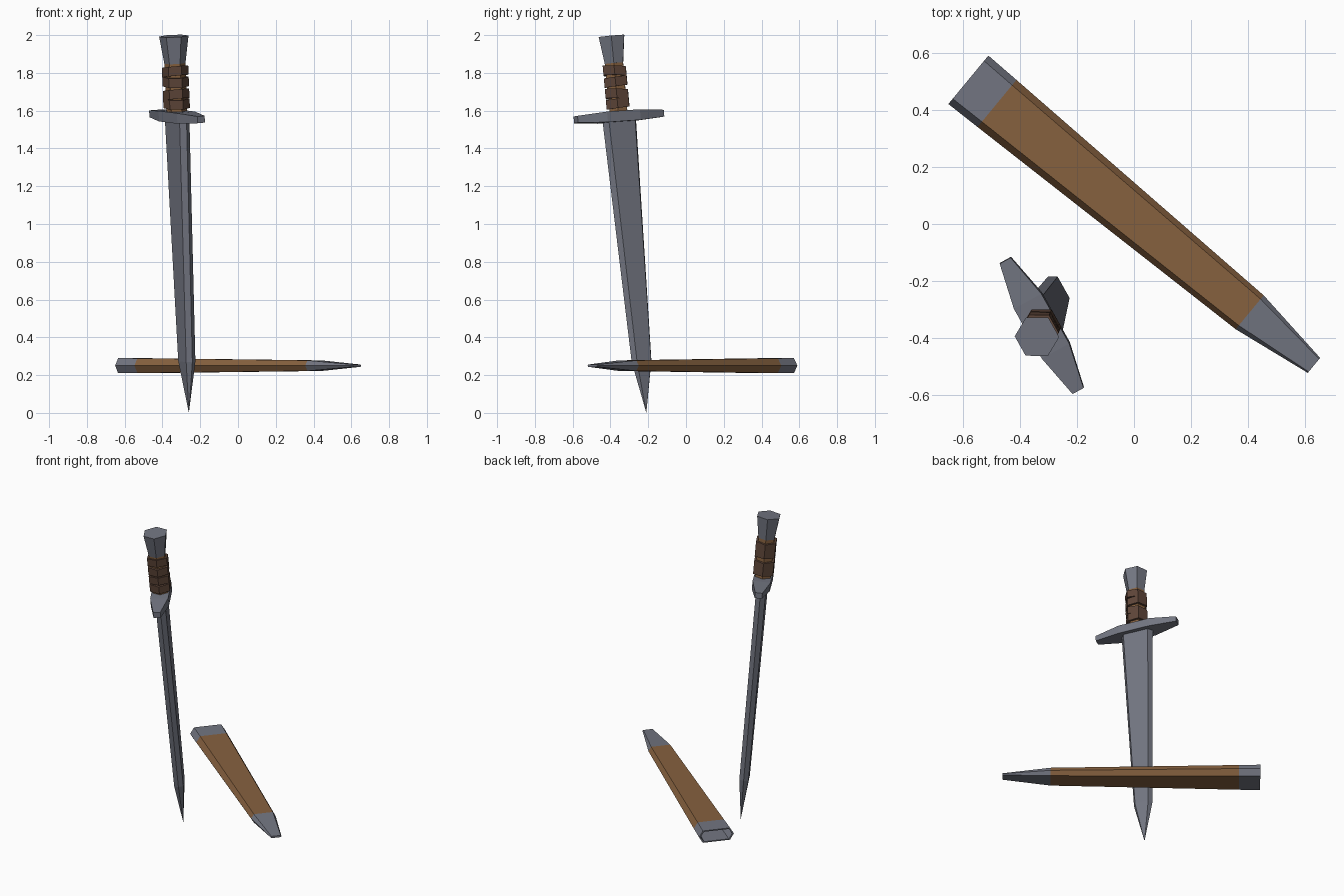
import bpy, bmesh
from math import cos, sin, pi
from mathutils import Vector

if "Cube" in bpy.data.objects:
    bpy.data.objects.remove(bpy.data.objects["Cube"])


def material(name, rgb):
    m = bpy.data.materials.new(name)
    m.diffuse_color = (*rgb, 1)
    m.use_nodes = True
    m.node_tree.nodes["Principled BSDF"].inputs["Base Color"].default_value = m.diffuse_color
    return m


steel = material("steel", (0.17, 0.18, 0.22))
wood = material("wood", (0.24, 0.12, 0.05))
leather = material("leather", (0.11, 0.06, 0.04))


def loft(name, origin, axes, sections, mats, mat_ids=None):
    """Join (distance, 2D ring) sections; axes = (side, depth, along)."""
    side, depth, along = axes
    bm = bmesh.new()
    rings = []
    for d, pts in sections:
        rings.append([bm.verts.new(origin + along * (d[i] if isinstance(d, list) else d)
                                   + side * p[0] + depth * p[1])
                      for i, p in enumerate(pts)])
    for k, (a, b) in enumerate(zip(rings, rings[1:])):
        for i in range(len(a)):
            j = (i + 1) % len(a)
            f = bm.faces.new((a[i], a[j], b[j], b[i]))
            f.material_index = mat_ids[k] if mat_ids else 0
    bm.faces.new(rings[0])
    bm.faces.new(rings[-1])
    bmesh.ops.remove_doubles(bm, verts=bm.verts, dist=0.0002)
    bmesh.ops.recalc_face_normals(bm, faces=bm.faces)
    me = bpy.data.meshes.new(name)
    bm.to_mesh(me)
    bm.free()
    for m in mats:
        me.materials.append(m)
    ob = bpy.data.objects.new(name, me)
    bpy.context.collection.objects.link(ob)
    return ob


def flat_hex(edge, flat, t):
    return [(edge, 0), (flat, t), (-flat, t), (-edge, 0), (-flat, -t), (flat, -t)]


def hexagon(r):
    return [(r * cos(i * pi / 3), r * sin(i * pi / 3)) for i in range(6)]


def rect(a, b):
    return [(a, b), (-a, b), (-a, -b), (a, -b)]


# Sword frame: runs up from the tip, w across the blade, n through it
tip = Vector((-0.26, -0.21, 0))
u = Vector((-0.08, -0.185, 2.0)).normalized()
w = Vector((0.255, -0.455, -0.035))
w = (w - u * w.dot(u)).normalized()
n = u.cross(w)
sword = (w, n, u)

# Blade
loft("blade", tip, sword, [(0, flat_hex(0.00001, 0.00001, 0.00001)),
                           (0.275, flat_hex(0.06, 0.043, 0.028)),
                           (1.57, flat_hex(0.102, 0.08, 0.03))], [steel])

# Cross guard
loft("guard", tip + u * 1.577, (n, u, w),
     [(-0.262, rect(0.022, 0.018)), (-0.1, rect(0.055, 0.028)),
      (0.1, rect(0.055, 0.028)), (0.262, rect(0.022, 0.018))], [steel])

# Grip core and leather wraps
loft("grip", tip, sword, [(1.59, hexagon(0.054)), (1.87, hexagon(0.056))], [wood])
for i, d in enumerate((1.622, 1.670, 1.738, 1.793)):
    tilt = 0.12 if i % 2 else -0.06
    r = hexagon(0.07)
    lo = [d + p[0] * tilt for p in r]
    hi = [d + 0.05 + p[0] * tilt for p in r]
    loft(f"grip_wrap_{i + 1}", tip, sword, [(lo, r), (hi, r)], [leather])

# Pommel
loft("pommel", tip, sword, [(1.86, hexagon(0.056)), (2.005, hexagon(0.078))], [steel])

# Scabbard with metal mouth, metal tip and hollow opening
mouth = Vector((-0.58, 0.505, 0.25))
run = Vector((1.21, -1.0, 0)).normalized()
up = Vector((0, 0, 1))
loft("scabbard", mouth, (run.cross(up), up, run),
     [(0.5, flat_hex(0.085, 0.066, 0.026)),
      (0, flat_hex(0.1, 0.078, 0.033)),
      (0, flat_hex(0.11, 0.086, 0.04)),
      (0.13, flat_hex(0.107, 0.083, 0.039)),
      (1.278, flat_hex(0.077, 0.06, 0.028)),
      (1.57, flat_hex(0.034, 0.029, 0.006))],
     [steel, wood], [0, 0, 0, 1, 0])
